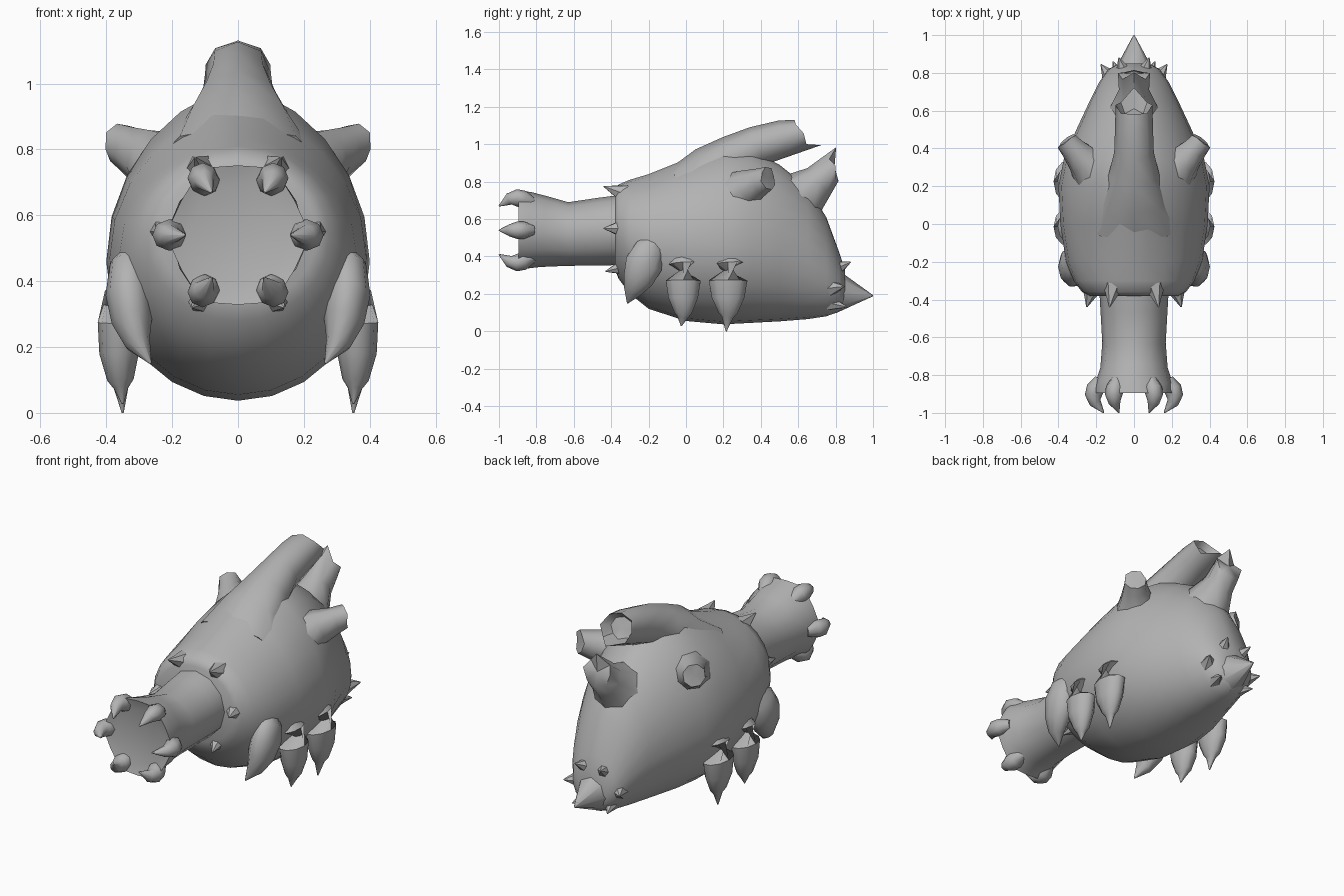
import bpy, bmesh, math
from mathutils import Vector

if "Cube" in bpy.data.objects:
    bpy.data.objects.remove(bpy.data.objects["Cube"])

skin = bpy.data.materials.new("grey_skin")
skin.diffuse_color = (0.45, 0.45, 0.45, 1)
skin.use_nodes = True
skin.node_tree.nodes["Principled BSDF"].inputs["Base Color"].default_value = skin.diffuse_color


def loft(name, rings, smooth=50):
    """Bridge equal-sized rings of points and cap both ends."""
    bm = bmesh.new()
    loops = [[bm.verts.new(p) for p in ring] for ring in rings]
    n = len(loops[0])
    for a, b in zip(loops, loops[1:]):
        for i in range(n):
            bm.faces.new((a[i], a[(i + 1) % n], b[(i + 1) % n], b[i]))
    for cap in (loops[0], loops[-1]):
        mid = bm.verts.new(sum((v.co for v in cap), Vector()) / n)
        for i in range(n):
            bm.faces.new((cap[i], cap[(i + 1) % n], mid))
    bmesh.ops.recalc_face_normals(bm, faces=bm.faces)
    me = bpy.data.meshes.new(name)
    bm.to_mesh(me)
    bm.free()
    me.materials.append(skin)
    ob = bpy.data.objects.new(name, me)
    bpy.context.collection.objects.link(ob)
    bpy.ops.object.select_all(action='DESELECT')
    ob.select_set(True)
    bpy.context.view_layer.objects.active = ob
    bpy.ops.object.shade_smooth_by_angle(angle=math.radians(smooth))
    return ob


def tube(name, stations, sides=8, rim=None, hollow=0, lobes=1, side=1):
    """Loft along stations (x, y, z, radius across, radius up).
    rim(angle) pushes the end ring along the path, hollow sinks its middle."""
    pts = [Vector(s[:3]) for s in stations]
    rings = []
    for k, s in enumerate(stations):
        last = k == len(stations) - 1
        t = (pts[min(k + 1, len(pts) - 1)] - pts[max(k - 1, 0)]).normalized()
        ref = Vector((1, 0, 0)) if abs(t.x) < 0.9 else Vector((0, 1, 0))
        u = (ref - t * ref.dot(t)).normalized()
        v = t.cross(u)
        if v.z < 0:
            v = -v
        ring, inner = [], []
        for i in range(sides):
            a = 2 * math.pi * i / sides
            f = lobes if (last and i % 2) else 1
            d = (u * math.cos(a) * s[3] + v * math.sin(a) * s[4]) * f
            push = t * rim(a) if (rim and last) else Vector()
            ring.append(pts[k] + d + push)
            inner.append(pts[k] + d * 0.7 + push * 0.3 - t * hollow)
        rings.append(ring)
        if last and hollow:
            rings.append(inner)
    for ring in rings:
        for p in ring:
            p.x *= side
    return loft(name, rings)


def spike(name, base, tip, r, side=1):
    b, t = Vector(base), Vector(tip)
    m = b.lerp(t, 0.5)
    tube(name, [(*b, r, r), (*m, r * .5, r * .5), (*t, .003, .003)], 6, side=side)


# Body: y, bottom, widest height, top, half width
sections = [(-.38, .33, .54, .75, .24), (-.36, .28, .53, .785, .275),
            (-.30, .20, .50, .81, .32), (-.20, .12, .48, .84, .36),
            (0, .055, .47, .92, .39), (.2, .037, .46, .985, .40),
            (.35, .045, .45, .97, .37), (.5, .053, .43, .89, .305),
            (.65, .065, .38, .77, .235), (.75, .08, .32, .61, .185),
            (.82, .105, .25, .42, .135), (.85, .14, .23, .33, .08)]
rings = []
for y, zb, zm, zt, w in sections:
    ring = []
    for i in range(24):
        a = 2 * math.pi * i / 24
        c, s = math.cos(a), math.sin(a)
        h = zt - zm if s > 0 else zm - zb
        bulge = 1.2 if s > 0 and y > -.25 else 1
        ring.append(Vector((math.copysign(abs(c) ** bulge, c) * w, y, zm + h * s)))
    rings.append(ring)
loft("body", rings)

# Snout with a slightly dished six-cornered end
tube("snout", [(0, -.33, .543, .185, .187), (0, -.45, .533, .178, .182),
               (0, -.63, .52, .168, .17), (0, -.76, .533, .178, .19),
               (0, -.84, .54, .205, .205), (0, -.895, .54, .22, .235)],
     12, hollow=.02, lobes=.9)

# Upper spout: top lip, notched sides, pointed lower lip sticking out
tube("upper_spout", [(0, -.02, .76, .25, .13), (0, .13, .845, .19, .15),
                     (0, .26, .93, .135, .125), (0, .38, .99, .105, .108),
                     (0, .52, 1.03, .1, .1), (0, .62, 1.055, .098, .083)], 8,
     rim=lambda a: .085 if math.sin(a) < -.9 else (-.02 if math.sin(a) > .5 else .01),
     hollow=.05)

# Rear spout with a raised point on top
tube("rear_spout", [(0, .50, .62, .21, .21), (0, .61, .72, .13, .145),
                    (0, .71, .80, .08, .095), (0, .80, .885, .085, .07)], 8,
     rim=lambda a: .07 if math.sin(a) > .9 else (-.045 if math.sin(a) < -.5 else 0))

# Tail point
tube("tail_point", [(0, .72, .23, .15, .15), (0, .82, .205, .10, .108),
                    (0, 1.0, .19, .003, .003)], 8)

for side, word in ((1, "right"), (-1, "left")):
    # Side spouts
    tube("side_spout_" + word, [(.20, .27, .73, .14, .13), (.27, .34, .775, .09, .095),
                                (.325, .40, .80, .067, .074), (.355, .435, .815, .06, .062)],
         8, rim=lambda a: .02 if math.sin(a) > .5 else 0, side=side)

    # Front leg, curling forward
    tube("front_leg_" + word, [(.30, -.14, .50, .03, .03), (.33, -.195, .435, .062, .085),
                               (.332, -.225, .36, .07, .105), (.322, -.255, .28, .062, .085),
                               (.305, -.285, .215, .04, .05), (.265, -.313, .15, .003, .003)],
         10, side=side)

    # Middle and back legs
    for part, y, r in (("middle_leg_", -.015, .098), ("back_leg_", .225, .108)):
        tip = .028 if y < 0 else .0
        tube(part + word, [(.33, y - .01, .42, .02, .04), (.350, y, .36, .055, r * .8),
                           (.36, y, .27, .066, r), (.361, y, .18, .06, r * .85),
                           (.357, y, .10, .04, r * .5), (.355, y - .003, .075, .022, r * .3),
                           (.35, y - .01, tip, .003, .003)], 10, side=side)

    # Hooked claws around the snout end
    for part, cx, cz in (("upper", .105, .17), ("middle", .21, 0), ("lower", .105, -.17)):
        path = [(.85, -.82, .03), (.97, -.87, .048), (1.02, -.905, .046),
                (.98, -.945, .032), (.76, -1.0, .003)]
        tube(part + "_claw_" + word,
             [(cx * f, y, .54 + cz * f, r, r) for f, y, r in path], 8, side=side)

    # Thorns around the collar
    spike("upper_collar_thorn_" + word, (.11, -.33, .735), (.13, -.44, .775), .055, side)
    spike("middle_collar_thorn_" + word, (.22, -.33, .55), (.25, -.44, .55), .06, side)
    spike("lower_collar_thorn_" + word, (.11, -.33, .345), (.14, -.43, .32), .05, side)

    # Thorns around the tail
    spike("upper_tail_thorn_" + word, (.05, .79, .33), (.08, .88, .37), .055, side)
    spike("side_tail_thorn_" + word, (.115, .76, .23), (.175, .845, .24), .06, side)
    spike("lower_tail_thorn_" + word, (.075, .77, .15), (.11, .86, .13), .045, side)
